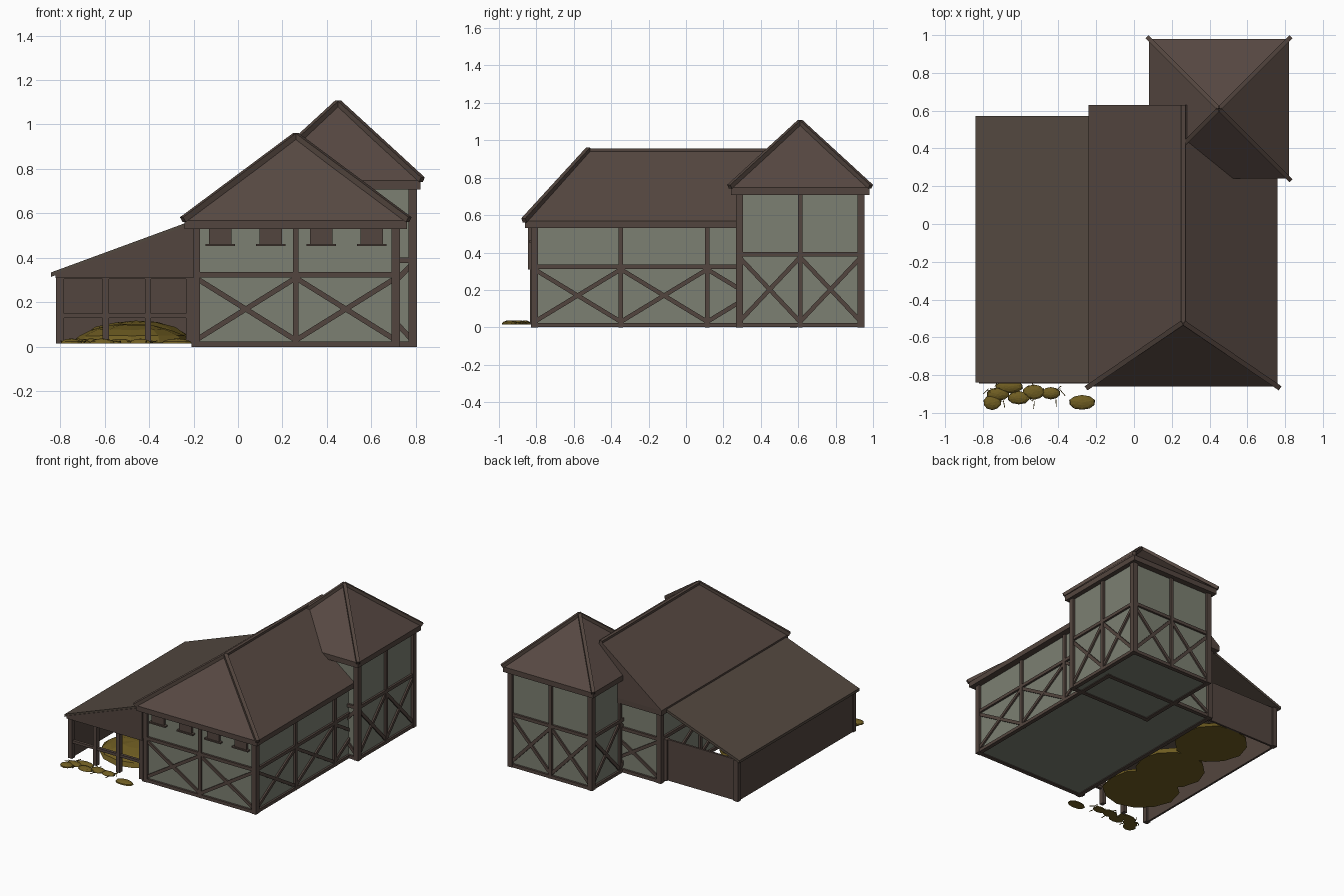
import bpy, bmesh, math, random
from mathutils import Vector, Matrix

random.seed(4)
cube = bpy.data.objects.get("Cube")
if cube:
    bpy.data.objects.remove(cube)


def material(name, rgb):
    m = bpy.data.materials.new(name)
    m.use_nodes = True
    m.diffuse_color = (*rgb, 1)
    m.node_tree.nodes["Principled BSDF"].inputs["Base Color"].default_value = (*rgb, 1)
    return m


ROOF = material("roof brown", (0.096, 0.066, 0.055))
TIMBER = material("timber brown", (0.086, 0.060, 0.049))
SHED = material("shed roof brown", (0.086, 0.065, 0.050))
WALL = material("grey green plaster", (0.200, 0.215, 0.168))
HAY = material("hay yellow", (0.160, 0.110, 0.016))


def finish(name, bm, mat):
    bmesh.ops.recalc_face_normals(bm, faces=bm.faces)
    me = bpy.data.meshes.new(name)
    bm.to_mesh(me)
    bm.free()
    me.materials.append(mat)
    ob = bpy.data.objects.new(name, me)
    bpy.context.collection.objects.link(ob)
    return ob


def add_box(bm, lo, hi):
    lo, hi = Vector(lo), Vector(hi)
    size = Matrix.Diagonal((*(hi - lo), 1))
    bmesh.ops.create_cube(bm, size=1, matrix=Matrix.Translation((lo + hi) / 2) @ size)


def box(name, lo, hi, mat):
    bm = bmesh.new()
    add_box(bm, lo, hi)
    return finish(name, bm, mat)


def beam(bm, a, b, width, depth, side=None):
    """Squared beam from a to b; depth is measured along side."""
    a, b = Vector(a), Vector(b)
    along = (b - a).normalized()
    side = Vector(side) if side else along.cross(Vector((0, 0, 1))).normalized()
    across = along.cross(side).normalized()
    rot = Matrix((across, side, along)).transposed().to_4x4()
    size = Matrix.Diagonal((width, depth, (b - a).length, 1))
    bmesh.ops.create_cube(bm, size=1, matrix=Matrix.Translation((a + b) / 2) @ rot @ size)


def prism(name, profile, y0, y1, mat):
    """Extrude an x-z profile along y."""
    bm = bmesh.new()
    face = bm.faces.new([bm.verts.new((x, y0, z)) for x, z in profile])
    ext = bmesh.ops.extrude_face_region(bm, geom=[face])
    moved = [v for v in ext["geom"] if isinstance(v, bmesh.types.BMVert)]
    bmesh.ops.translate(bm, verts=moved, vec=(0, y1 - y0, 0))
    return finish(name, bm, mat)


def timber_frame(name, start, end, bays, z_mid, z_top):
    """Posts, rails and crossed braces on one wall."""
    bm = bmesh.new()
    start, end = Vector((*start, 0)), Vector((*end, 0))
    along = (end - start).normalized()
    normal = along.cross(Vector((0, 0, 1)))
    up = Vector((0, 0, 1))
    for z in (0.0125, z_mid):
        beam(bm, start + up * z, end + up * z, 0.024, 0.03, normal)
    for i in range(bays + 1):
        p = start.lerp(end, i / bays)
        w, d = (0.038, 0.038) if i in (0, bays) else (0.025, 0.032)
        beam(bm, p, p + up * z_top, w, d, normal)
        if i < bays:
            q = start.lerp(end, (i + 1) / bays)
            low, high = up * 0.03, up * (z_mid - 0.015)
            beam(bm, p + low, q + high, 0.023, 0.024, normal)
            beam(bm, p + high, q + low, 0.023, 0.022, normal)
    finish(name, bm, TIMBER)


def timbered_block(name, x0, x1, y0, y1, bays_x, bays_y, z_mid, z_top):
    box(name + "_walls", (x0, y0, 0.006), (x1, y1, z_top), WALL)
    c = [(x0, y0), (x1, y0), (x1, y1), (x0, y1)]
    for i, side in enumerate(("front", "right", "back", "left")):
        timber_frame(f"{name}_{side}_frame", c[i], c[(i + 1) % 4],
                     (bays_x, bays_y)[i % 2], z_mid, z_top)


# Main hall and tower bodies
timbered_block("hall", -0.19, 0.71, -0.81, 0.575, 2, 3, 0.325, 0.55)
timbered_block("tower", 0.125, 0.785, 0.285, 0.935, 2, 2, 0.39, 0.72)

# Eave boards
box("hall_eave", (-0.24, -0.86, 0.53), (0.76, 0.63, 0.568), TIMBER)
box("tower_eave", (0.08, 0.24, 0.708), (0.82, 0.98, 0.747), TIMBER)

# Hall roof: hipped at the front, gabled at the back
bm = bmesh.new()
A, B, C, D, E, F = [bm.verts.new(p) for p in (
    (-0.24, -0.86, 0.568), (0.76, -0.86, 0.568), (0.76, 0.63, 0.568),
    (-0.24, 0.63, 0.568), (0.26, -0.52, 0.95), (0.26, 0.63, 0.95))]
for f in ((A, B, E), (B, C, F, E), (C, D, F), (D, A, E, F), (D, C, B, A)):
    bm.faces.new(f)
finish("hall_roof", bm, ROOF)

# Tower roof: four-sided pyramid
bm = bmesh.new()
base = [bm.verts.new((x, y, 0.747)) for x, y in
        ((0.08, 0.24), (0.82, 0.24), (0.82, 0.98), (0.08, 0.98))]
apex = bm.verts.new((0.45, 0.61, 1.095))
bm.faces.new(base)
for i in range(4):
    bm.faces.new((base[i], base[(i + 1) % 4], apex))
finish("tower_roof", bm, ROOF)

# Hip and ridge beams
bm = bmesh.new()
for x in (-0.248, 0.768):
    beam(bm, (x, -0.866, 0.572), (0.26, -0.52, 0.95), 0.026, 0.026)
beam(bm, (0.26, -0.53, 0.947), (0.26, 0.63, 0.947), 0.02, 0.024)
for x in (0.073, 0.827):
    for y in (0.233, 0.987):
        beam(bm, (x, y, 0.752), (0.45, 0.61, 1.098), 0.024, 0.024)
finish("hip_beams", bm, TIMBER)

# Shuttered hatches under the front eave
bm = bmesh.new()
for i in range(4):
    x = -0.08 + i * 0.227
    add_box(bm, (x - 0.05, -0.83, 0.46), (x + 0.05, -0.80, 0.53))
    add_box(bm, (x - 0.066, -0.84, 0.453), (x + 0.066, -0.80, 0.463))
finish("front_hatches", bm, TIMBER)

# Lean-to shed
prism("shed_roof", [(-0.84, 0.315), (-0.20, 0.55), (-0.20, 0.57), (-0.84, 0.335)],
      -0.84, 0.572, SHED)
prism("shed_front_gable", [(-0.82, 0.31), (-0.20, 0.31), (-0.20, 0.556), (-0.82, 0.33)],
      -0.845, -0.83, TIMBER)
box("shed_left_wall", (-0.81, -0.82, 0.015), (-0.795, 0.55, 0.33), TIMBER)
box("shed_back_wall", (-0.81, 0.53, 0.015), (-0.20, 0.545, 0.32), TIMBER)
bm = bmesh.new()
for x in (-0.80, -0.595, -0.405, -0.215):
    w = 0.018 if x in (-0.80, -0.215) else 0.014
    add_box(bm, (x - w, -0.835, 0.015), (x + w, -0.80, 0.32))
for z in (0.14, 0.315):
    add_box(bm, (-0.80, -0.83, z - 0.01), (-0.20, -0.808, z + 0.01))
for x in (-0.80, -0.215):
    add_box(bm, (x - 0.018, 0.522, 0.015), (x + 0.018, 0.558, 0.32))
finish("shed_posts", bm, TIMBER)


def mound(bm, x, y, z, rx, ry, h, sides=12):
    """Flat-bottomed faceted heap."""
    dome = bmesh.new()
    bmesh.ops.create_uvsphere(dome, u_segments=sides, v_segments=8, radius=1)
    low = [v for v in dome.verts if v.co.z < -0.01]
    bmesh.ops.delete(dome, geom=low, context="VERTS")
    bmesh.ops.holes_fill(dome, edges=dome.edges[:], sides=0)
    copies = {}
    for v in dome.verts:
        k = random.uniform(0.95, 1.03)
        copies[v] = bm.verts.new((x + v.co.x * rx * k, y + v.co.y * ry * k,
                                  z + max(v.co.z, 0) * h * k))
    for f in dome.faces:
        bm.faces.new([copies[v] for v in f.verts])
    dome.free()


# Hay heaps in the shed
bm = bmesh.new()
for x, y, r, h in ((-0.45, 0.29, 0.25, 0.1), (-0.46, -0.16, 0.25, 0.1),
                   (-0.48, -0.50, 0.265, 0.085)):
    mound(bm, x, y, 0.018, r, r, h)
finish("hay_heaps", bm, HAY)

# Loose hay in front of the shed
bm = bmesh.new()
for x, y, rx, ry in ((-0.75, -0.945, 0.05, 0.04), (-0.72, -0.90, 0.06, 0.035),
                     (-0.66, -0.86, 0.075, 0.035), (-0.61, -0.92, 0.06, 0.035),
                     (-0.53, -0.89, 0.06, 0.04), (-0.44, -0.895, 0.05, 0.033),
                     (-0.275, -0.945, 0.07, 0.04)):
    mound(bm, x, y, 0.015, rx, ry, 0.022, 10)
for i in range(22):
    p = Vector((random.uniform(-0.77, -0.38), random.uniform(-0.94, -0.86), 0.022))
    a = random.uniform(0, math.tau)
    beam(bm, p, p + Vector((math.cos(a), math.sin(a), 0.1)) * 0.04, 0.004, 0.004)
finish("loose_hay", bm, HAY)
